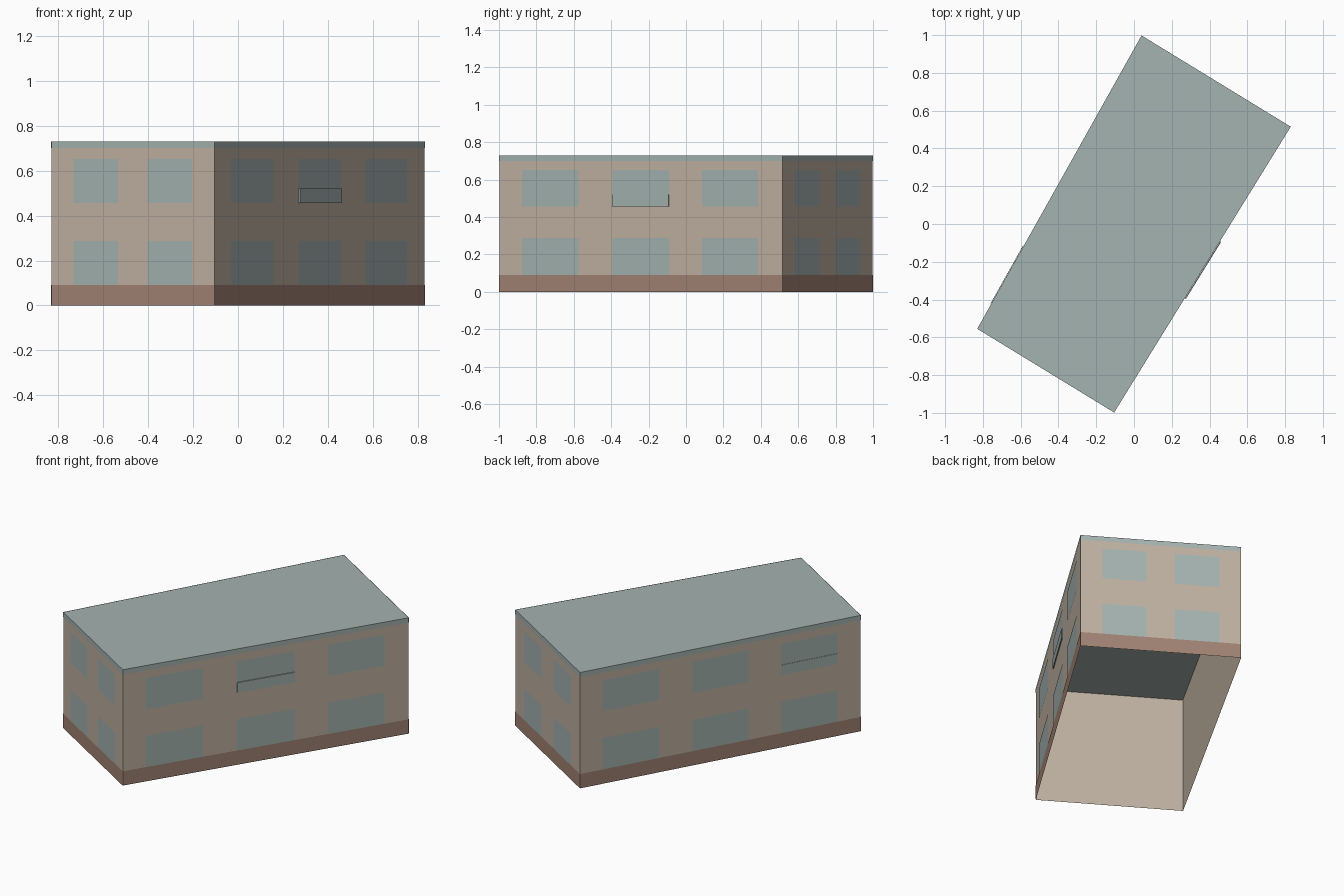
import bpy
from mathutils import Vector

cube = bpy.data.objects.get("Cube")
if cube:
    bpy.data.objects.remove(cube, do_unlink=True)


def material(name, rgb):
    m = bpy.data.materials.new(name)
    m.use_nodes = True
    color = [(c / 255) ** 2.2 for c in rgb] + [1]
    m.diffuse_color = color
    m.node_tree.nodes["Principled BSDF"].inputs["Base Color"].default_value = color
    return m


WALL = material("beige plaster", (190, 176, 160))
BASE = material("brown plinth", (160, 130, 115))
GLASS = material("blue grey glass", (163, 178, 175))
ROOF = material("grey green roof", (163, 178, 175))

HEIGHT, PLINTH, EAVE = 0.73, 0.09, 0.70
FLOORS = [(0.09, 0.287), (0.456, 0.652)]
LONG = [(0.08, 0.28), (0.4, 0.6), (0.717, 0.915)]
SHORT = [(0.135, 0.41), (0.59, 0.865)]
GAP = 0.0015

# Footprint corners, counter-clockwise from the front right
corners = [Vector(c) for c in
           ((-0.83, -0.555, 0), (-0.105, -0.998, 0), (0.83, 0.515, 0), (0.04, 0.998, 0))]


def mesh_object(name, verts, faces, mat):
    me = bpy.data.meshes.new(name)
    me.from_pydata(verts, [], faces)
    me.materials.append(mat)
    ob = bpy.data.objects.new(name, me)
    bpy.context.collection.objects.link(ob)
    return ob


class Wall:
    """Places upright panels on the wall from corner a to corner b."""

    def __init__(self, name, a, b):
        self.name, self.a, self.run = name, a, b - a
        self.out = self.run.cross(Vector((0, 0, 1))).normalized()

    def quad(self, span, levels, offset):
        (u, v), (lo, hi) = span, levels
        return [self.a + self.run * t + self.out * offset + Vector((0, 0, z))
                for t, z in ((u, lo), (v, lo), (v, hi), (u, hi))]

    def panel(self, part, span, levels, offset, mat):
        mesh_object(f"{self.name}_{part}", self.quad(span, levels, offset), [(0, 1, 2, 3)], mat)

    def sash(self, span, levels, depth):
        verts = self.quad(span, levels, GAP) + self.quad(span, levels, depth)
        sides = [(i, (i + 1) % 4, (i + 1) % 4 + 4, i + 4) for i in range(4)]
        mesh_object(f"{self.name}_sash", verts, sides + [(4, 5, 6, 7)], GLASS)


# Walls with plinth, eave band and two rows of windows
names = ["front_wall", "left_wall", "back_wall", "right_wall"]
walls = {}
for i, name in enumerate(names):
    w = walls[name] = Wall(name, corners[i], corners[(i + 1) % 4])
    w.panel("plaster", (0, 1), (0, HEIGHT), 0, WALL)
    w.panel("plinth", (0, 1), (0, PLINTH), GAP, BASE)
    w.panel("eave", (0, 1), (EAVE, HEIGHT), GAP, ROOF)
    for floor, levels in enumerate(FLOORS):
        for n, span in enumerate(LONG if i % 2 else SHORT):
            w.panel(f"window_{floor}_{n}", span, levels, GAP, GLASS)

# Slightly raised lower sashes on the long sides
low_sash = (FLOORS[1][0], 0.52)
walls["left_wall"].sash(LONG[1], low_sash, 0.007)
walls["right_wall"].sash(LONG[2], low_sash, 0.004)

# Flat roof; the underside of the building stays open
mesh_object("roof", [c + Vector((0, 0, HEIGHT)) for c in corners], [(0, 1, 2, 3)], ROOF)
